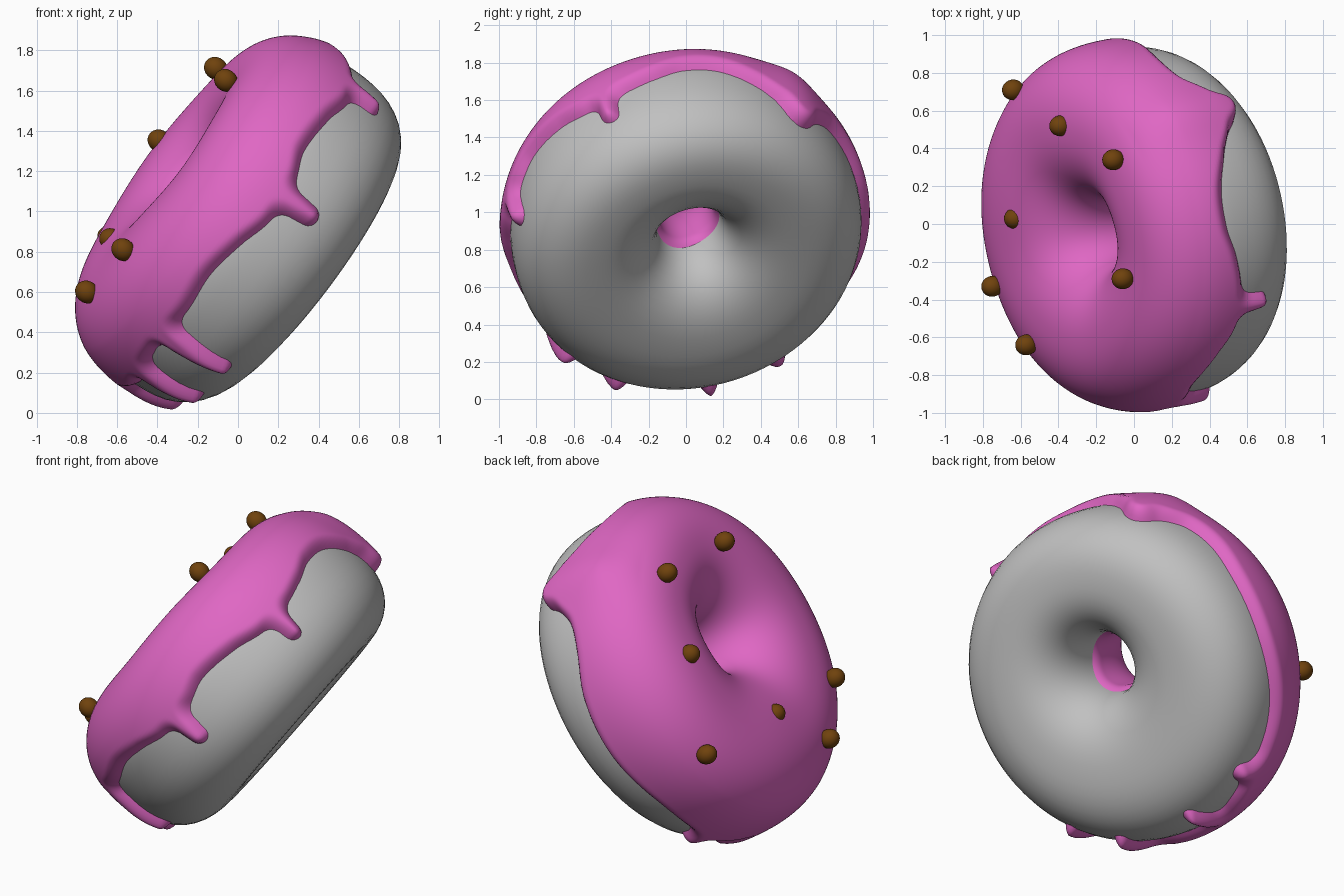
import bpy, bmesh, math
from mathutils import Vector

if "Cube" in bpy.data.objects:
    bpy.data.objects.remove(bpy.data.objects["Cube"])

TILT, SIDE = math.radians(55), math.asin(0.15)
U = Vector((math.cos(TILT), 0, math.sin(TILT)))    # up the ring
N_FLAT = Vector((-math.sin(TILT), 0, math.cos(TILT)))
CENTRE = U * 0.775 + N_FLAT * 0.497
N = N_FLAT * math.cos(SIDE) - Vector((0, math.sin(SIDE), 0))   # ring axis, icing side
Y = N.cross(U)                                                 # across the ring
MAJOR, MINOR, HALF = 0.56, 0.39, 0.43


def material(name, rgb):
    m = bpy.data.materials.new(name)
    m.diffuse_color = (*rgb, 1)
    m.use_nodes = True
    m.node_tree.nodes["Principled BSDF"].inputs["Base Color"].default_value = m.diffuse_color
    return m


PINK = material("pink icing", (0.74, 0.135, 0.55))
GREY = material("grey dough", (0.53, 0.53, 0.53))
BROWN = material("brown sprinkle", (0.16, 0.055, 0.004))


def section(phi, a):
    """Radius, height and outward normal of the ring section; a = 0 outside, pi/2 top."""
    c, s = math.cos(a), math.sin(a)
    k = (abs(c) ** 2.4 + abs(s) ** 2.4) ** (-1 / 2.4)
    if s > 0:
        lump = 1 - 0.03 * math.cos(phi) + 0.008 * math.sin(5 * phi)
    else:       # underside is flatter at the far lower side
        lump = 0.94 - 0.06 * math.cos(phi - 2.2)
    r, n = MAJOR + MINOR * k * c, HALF * k * s * lump
    d = Vector((c / MINOR, s / HALF)).normalized()
    return r, n, d


def place(phi, r, n):
    hole_shift = 0.085 * max(0, (0.95 - r) / 0.77)
    return (CENTRE + U * (r * math.cos(phi) + hole_shift)
            + Y * (0.99 * r * math.sin(phi)) + N * n)


def finish(bm, name, mat):
    bmesh.ops.recalc_face_normals(bm, faces=bm.faces)
    me = bpy.data.meshes.new(name)
    bm.to_mesh(me)
    bm.free()
    me.materials.append(mat)
    for p in me.polygons:
        p.use_smooth = True
    ob = bpy.data.objects.new(name, me)
    bpy.context.collection.objects.link(ob)
    return ob


# Dough ring
bm = bmesh.new()
P, Q = 96, 48
ring = []
for i in range(P):
    phi = math.tau * i / P
    ring.append([])
    for j in range(Q):
        r, n, d = section(phi, math.tau * j / Q)
        ring[i].append(bm.verts.new(place(phi, r, n)))
for i in range(P):
    for j in range(Q):
        a, b, k = ring[i], ring[(i + 1) % P], (j + 1) % Q
        bm.faces.new((a[j], b[j], b[k], a[k]))
finish(bm, "dough", GREY)

# Icing edge: angle around the ring, height of the lower edge
EDGE = [(-180, .5), (-165, .48), (-141, .51), (-122, .49), (-108, .5), (-95, .46),
        (-84, .41), (-70, .42), (-60, .47), (-45, .46), (-34, .43), (-22, .46),
        (-10, .53), (0, .6), (12, .62), (24, .56), (32, .49), (39, .46), (46, .52),
        (54, .61), (65, .63), (80, .59), (100, .57), (125, .58), (140, .54), (150, .48),
        (160, .47), (170, .48), (180, .5)]
# Drips: angle, height of tip centre, radius
DRIPS = [(-27, .325, .05), (-76, .27, .055), (-133, .19, .045), (-154, .225, .045),
         (174, .29, .045), (39, .51, .1), (150, .44, .06)]


def edge(deg):
    n = len(EDGE) - 1
    for i in range(n):
        (a, h), (b, g) = EDGE[i], EDGE[i + 1]
        if a <= deg <= b:
            t = (deg - a) / (b - a)
            a0, h0 = EDGE[i - 1] if i else (EDGE[-2][0] - 360, EDGE[-2][1])
            b1, g1 = EDGE[i + 2] if i + 2 <= n else (EDGE[1][0] + 360, EDGE[1][1])
            m0, m1 = (g - h0) / (b - a0) * (b - a), (g1 - h) / (b1 - a) * (b - a)
            return ((2 * t**3 - 3 * t**2 + 1) * h + (t**3 - 2 * t**2 + t) * m0
                    + (3 * t**2 - 2 * t**3) * g + (t**3 - t**2) * m1)
    return .5


def inside(deg, n):
    """Smooth signed distance inside the icing outline on the outer wall."""
    n += 0.14 * math.sin(math.radians(deg))          # edge heights are level, the ring is not
    h = n - edge(deg)
    for a, tip, rad in DRIPS:
        x = 0.95 * math.radians((deg - a + 180) % 360 - 180)
        up = max(0, n - tip)
        f = rad + 0.12 * up - math.hypot(x, min(0, n - tip))
        k = 0.07
        m = max(0, k - abs(h - f)) / k
        h = max(h, f) + m * m * k / 4
    return h


def offset(h, thick, w=0.06):
    t = min(1, h / w)
    return max(-0.03, thick * t * (2 - t) if h > 0 else 2 * thick / w * h)


# Icing shell: offset surface that dives under the dough past its edge
bm = bmesh.new()
P, Q = 480, 140
A0, A1 = math.radians(-65), math.radians(195)
grid, keep = [], []
for i in range(P):
    deg = i * 360 / P - 180
    phi = math.radians(deg)
    row, flags = [], []
    for j in range(Q + 1):
        a = A0 + (A1 - A0) * j / Q
        r, n, d = section(phi, a)
        if a < math.pi / 2:
            h = inside(deg, n + 0.49) if n < 0.36 else 1
        else:
            h = n + 0.06 + 0.02 * math.sin(2 * phi)
        rise = max(0, math.sin(a)) ** 2
        thick = 0.055 + 0.03 * rise if a < 1.6 else 0.02 + 0.065 * rise
        if a < 1:   # swollen blob at the upper back
            thick += 0.025 * math.exp(-((deg - 39) / 9) ** 2) * min(1, 2 * (1 - a))
        o = offset(h, thick)
        row.append(bm.verts.new(place(phi, r + d.x * o, n + d.y * o)))
        flags.append(o > -0.0299)
    grid.append(row)
    keep.append(flags)
for i in range(P):
    k = (i + 1) % P
    for j in range(Q):
        if keep[i][j] or keep[k][j] or keep[i][j + 1] or keep[k][j + 1]:
            bm.faces.new((grid[i][j], grid[k][j], grid[k][j + 1], grid[i][j + 1]))
bmesh.ops.delete(bm, geom=[v for v in bm.verts if not v.link_faces], context='VERTS')
finish(bm, "icing", PINK)

# Sprinkles
SPRINKLES = [(-.64, .71, .87), (-.39, .52, 1.35), (-.11, .34, 1.71), (-.63, .03, .86),
             (-.75, -.33, .6), (-.57, -.64, .81), (-.06, -.29, 1.65)]
rot = N.to_track_quat('Z', 'Y')
for i, p in enumerate(SPRINKLES):
    bm = bmesh.new()
    bmesh.ops.create_uvsphere(bm, u_segments=24, v_segments=14, radius=0.055)
    for v in bm.verts:
        v.co = rot @ Vector((v.co.x, v.co.y, v.co.z * 1.1)) + Vector(p)
    finish(bm, f"sprinkle_{i + 1}", BROWN)
